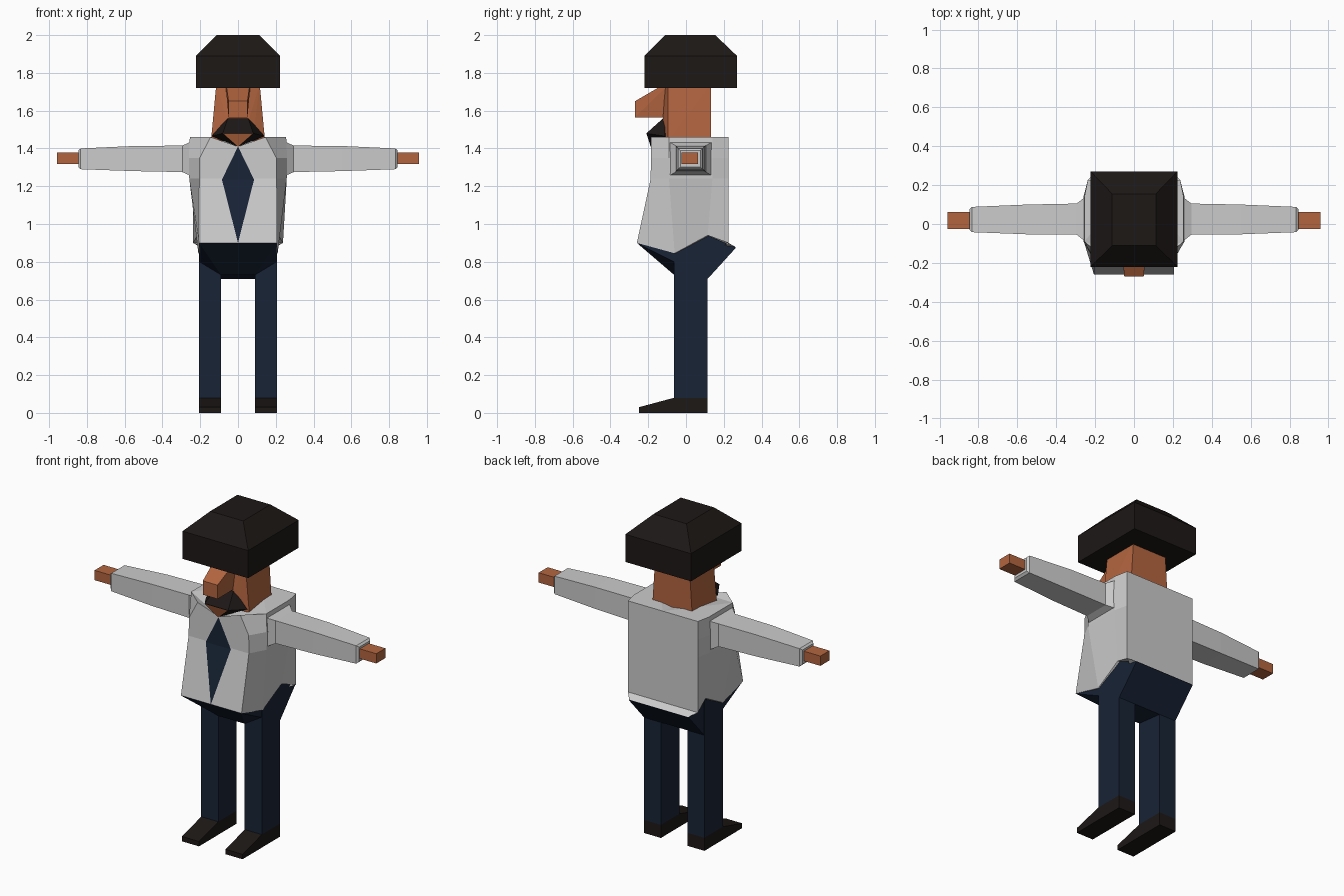
import bpy, bmesh

if "Cube" in bpy.data.objects:
    bpy.data.objects.remove(bpy.data.objects["Cube"])


def material(name, rgb):
    m = bpy.data.materials.new(name)
    m.diffuse_color = (*rgb, 1)
    m.use_nodes = True
    m.node_tree.nodes["Principled BSDF"].inputs["Base Color"].default_value = m.diffuse_color
    return m


SKIN = material("skin", (0.45, 0.13, 0.05))
BLACK = material("black", (0.012, 0.009, 0.008))
NAVY = material("navy", (0.009, 0.017, 0.036))


def finish(name, bm, mat):
    bmesh.ops.recalc_face_normals(bm, faces=bm.faces)
    me = bpy.data.meshes.new(name)
    bm.to_mesh(me)
    bm.free()
    if mat:
        me.materials.append(mat)
    ob = bpy.data.objects.new(name, me)
    bpy.context.collection.objects.link(ob)
    return ob


def both(points):
    """Points plus their mirror images across x = 0."""
    return points + [(-x, y, z) for x, y, z in points if x]


def hull(name, points, mat=None):
    bm = bmesh.new()
    for p in points:
        bm.verts.new(p)
    res = bmesh.ops.convex_hull(bm, input=bm.verts)
    junk = {g for g in res["geom_interior"] + res["geom_unused"]
            if isinstance(g, bmesh.types.BMVert)}
    bmesh.ops.delete(bm, geom=list(junk), context='VERTS')
    bmesh.ops.dissolve_limit(bm, angle_limit=0.01, verts=bm.verts, edges=bm.edges)
    return finish(name, bm, mat)


def loft(name, rings, mat=None):
    bm = bmesh.new()
    rows = [[bm.verts.new(p) for p in r] for r in rings]
    n = len(rows[0])
    for a, b in zip(rows, rows[1:]):
        for i in range(n):
            j = (i + 1) % n
            bm.faces.new((a[i], a[j], b[j], b[i]))
    ends = [bm.faces.new(rows[0]), bm.faces.new(rows[-1])]
    bmesh.ops.triangulate(bm, faces=ends)
    return finish(name, bm, mat)


def flat(name, points, faces, mat):
    me = bpy.data.meshes.new(name)
    me.from_pydata(points, [], faces)
    me.materials.append(mat)
    bpy.context.collection.objects.link(bpy.data.objects.new(name, me))


# Hair: box with a tapered crown
hull("hair", both([(.223, -.22, 1.72), (.223, .27, 1.72), (.223, -.22, 1.89),
                   (.223, .27, 1.89), (.112, -.11, 2), (.112, .155, 2)]), BLACK)

# Head, widening slightly to the jaw, with a shallow raised face
hull("head", both([(.115, -.095, 1.74), (.143, -.095, 1.44),
                   (.115, .133, 1.74), (.135, .133, 1.44),
                   (.055, -.11, 1.74), (.06, -.122, 1.56), (.08, -.12, 1.45)]), SKIN)

# Nose
hull("nose", both([(.065, -.1, 1.73), (.05, -.1, 1.565),
                   (.05, -.27, 1.65), (.05, -.27, 1.565), (.06, -.15, 1.72)]), SKIN)

# Beard and the skin patch beneath it
hull("beard", both([(.052, -.115, 1.565), (.14, -.11, 1.465), (.08, -.21, 1.48),
                    (0, -.187, 1.41), (0, -.1, 1.42)]), BLACK)
flat("chin", [(-.08, -.213, 1.479), (.08, -.213, 1.479), (0, -.19, 1.408)],
     [(0, 2, 1)], SKIN)

# Shirt: horizontal half sections from front centre to back centre, mirrored
sections = [
    [(0, -.185, 1.41), (.145, -.185, 1.46), (.255, -.09, 1.46),
     (.255, .14, 1.46), (.238, .225, 1.46), (0, .225, 1.46)],
    [(0, -.186, 1.35), (.203, -.186, 1.35), (.26, -.09, 1.35),
     (.26, .14, 1.35), (.238, .225, 1.35), (0, .225, 1.35)],
    [(0, -.187, 1.24), (.205, -.187, 1.24), (.258, -.09, 1.24),
     (.258, .14, 1.24), (.238, .225, 1.24), (0, .225, 1.24)],
    [(0, -.26, .9), (.206, -.26, .9), (.21, -.06, .845),
     (.215, .115, .94), (.238, .225, .9), (0, .225, .9)],
]
loft("shirt", [s + [(-x, y, z) for x, y, z in s[-2:0:-1]] for s in sections])
hull("shirt_tail", both([(.238, .225, .9), (.2, .265, .877), (.2, .2, .885)]))

# Tie: diamond folded over the belly
flat("tie", [(0, -.19, 1.41), (.085, -.191, 1.235), (0, -.264, .9), (-.085, -.191, 1.235)],
     [(0, 3, 1), (3, 2, 1)], NAVY)

# Trouser seat
hull("trouser_seat", both([(.204, -.258, .898), (.204, -.06, .845), (.09, -.062, .73),
                           (.204, .115, .94), (.204, .265, .875), (.204, .115, .71)]), NAVY)

for s, side in ((1, "left"), (-1, "right")):
    # Sleeve: flared shoulder, long taper, bevelled cuff
    cuts = [(.25, -.09, .14, 1.255, 1.435), (.295, -.055, .105, 1.275, 1.415),
            (.55, -.053, .1, 1.28, 1.413), (.833, -.042, .088, 1.29, 1.4),
            (.845, -.03, .076, 1.302, 1.39)]
    loft(side + "_sleeve", [[(s * x, a, c), (s * x, b, c), (s * x, b, d), (s * x, a, d)]
                            for x, a, b, c, d in cuts])
    hull(side + "_hand", [(s * x, y, z) for x in (.83, .958)
                          for y in (-.025, .063) for z in (1.318, 1.378)], SKIN)

    # Leg and shoe
    xs = (s * .09, s * .206)
    hull(side + "_leg", [(x, y, z) for x in xs for y, z in
                         ((-.063, .08), (.115, .08), (.115, .93), (-.063, .845))], NAVY)
    hull(side + "_shoe", [(x, y, z) for x in xs for y, z in
                          ((-.25, 0), (-.25, .03), (-.063, .08), (.115, .08), (.115, 0))], BLACK)
